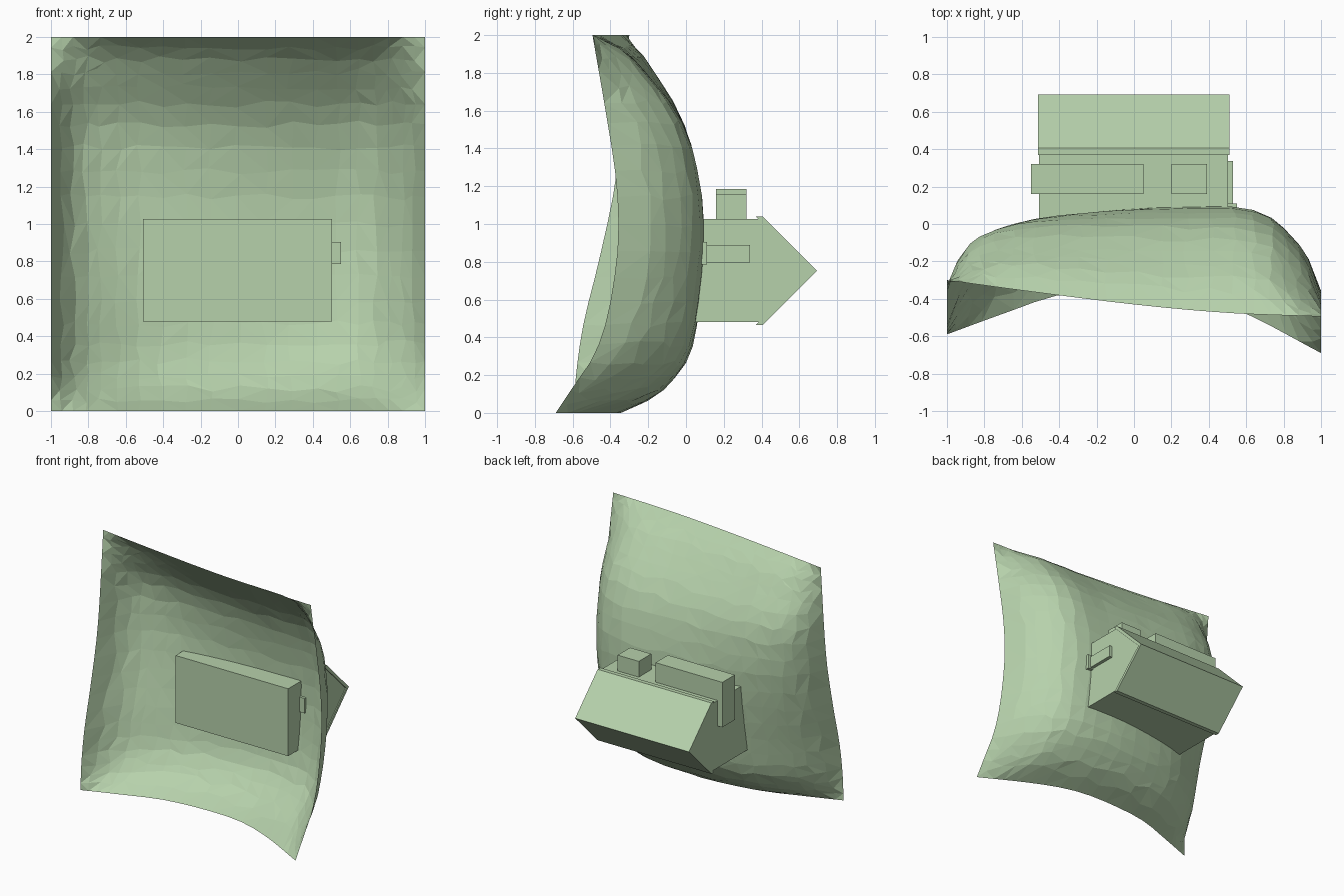
import bpy, bmesh, random
from math import sin, pi

if "Cube" in bpy.data.objects:
    bpy.data.objects.remove(bpy.data.objects["Cube"])

random.seed(3)
green = bpy.data.materials.new("pale_green")
green.diffuse_color = (.47, .64, .41, 1)
green.use_nodes = True
green.node_tree.nodes["Principled BSDF"].inputs["Base Color"].default_value = green.diffuse_color


def curve(pts):
    """Smooth interpolation through (position, depth) points."""
    def slope(i):
        a, b = pts[max(i - 1, 0)], pts[min(i + 1, len(pts) - 1)]
        return (b[1] - a[1]) / (b[0] - a[0])

    def f(t):
        i = 0
        while i < len(pts) - 2 and t > pts[i + 1][0]:
            i += 1
        (a, fa), (b, fb) = pts[i], pts[i + 1]
        w = b - a
        u = (t - a) / w
        return ((2*u**3 - 3*u**2 + 1) * fa + (u**3 - 2*u**2 + u) * w * slope(i)
                + (3*u**2 - 2*u**3) * fb + (u**3 - u**2) * w * slope(i + 1))
    return f


def mesh_object(name, bm):
    me = bpy.data.meshes.new(name)
    bm.to_mesh(me)
    bm.free()
    me.materials.append(green)
    ob = bpy.data.objects.new(name, me)
    bpy.context.collection.objects.link(ob)
    return ob


def box(name, x, y, z):
    bm = bmesh.new()
    bmesh.ops.create_cube(bm, size=1)
    for v in bm.verts:
        v.co = [(r[0] + r[1]) / 2 + c * (r[1] - r[0]) for c, r in zip(v.co, (x, y, z))]
    return mesh_object(name, bm)


def prism(name, profile, x0, x1):
    """Extrude a (y, z) profile along x."""
    bm = bmesh.new()
    ends = [[bm.verts.new((x, y, z)) for y, z in profile] for x in (x0, x1)]
    for end in ends:
        bm.faces.new(end)
    for i in range(len(profile)):
        bm.faces.new((ends[0][i-1], ends[0][i], ends[1][i], ends[1][i-1]))
    bmesh.ops.recalc_face_normals(bm, faces=bm.faces)
    return mesh_object(name, bm)


# Terrain: four border curves, blended, plus a bulge set by two middle profiles
left = curve([(0, -.59), (.17, -.585), (.46, -.545), (.83, -.455), (1.25, -.37), (2, -.3)])
right = curve([(0, -.69), (.15, -.59), (.3, -.49), (.5, -.42), (.8, -.37), (1, -.36),
               (1.25, -.375), (1.6, -.43), (2, -.5)])
bottom = curve([(-1, -.59), (-.7, -.48), (-.4, -.38), (0, -.345), (.3, -.37), (.6, -.48), (1, -.69)])
top = curve([(-1, -.3), (-.6, -.355), (0, -.43), (.5, -.475), (1, -.495)])
mid_x = curve([(-1, -.43), (-.95, -.28), (-.88, -.17), (-.77, -.085), (-.5, .015), (0, .08),
               (.4, .093), (.58, .085), (.73, .035), (.86, -.085), (.94, -.2), (1, -.36)])
mid_z = curve([(0, -.4), (.08, -.2), (.18, -.08), (.28, 0), (.43, .05), (.8, .092), (.95, .093),
               (1.12, .088), (1.44, .02), (1.62, -.07), (1.75, -.17), (1.915, -.32), (2, -.467)])
MX, MZ = .4, .95


def coons(x, z):
    u, v = (x + 1) / 2, z / 2
    return ((1-u) * left(z) + u * right(z) + (1-v) * bottom(x) + v * top(x)
            - (1-u)*(1-v)*left(0) - u*(1-v)*right(0) - (1-u)*v*left(2) - u*v*right(2))


def height(x, z):
    if abs(x) > .999 or z < .001 or z > 1.999:
        return coons(x, z)
    peak = mid_z(MZ) - coons(MX, MZ)
    a = (mid_x(x) - coons(x, MZ)) / peak
    b = (mid_z(z) - coons(MX, z)) / peak
    # flatten the four corners
    corner = max(.2, 1 - 1.9 * max(0, 1 - a) * max(0, 1 - b))
    return coons(x, z) + peak * a * b * corner


N = 20
bm = bmesh.new()
grid = []
for j in range(N + 1):
    row = []
    for i in range(N + 1):
        s, t = -1 + 2 * i / N, -1 + 2 * j / N
        # looser spacing inside, tighter towards the borders
        x, z = s + .14 * sin(pi * s), 1 + t + .14 * sin(pi * t)
        if 0 < i < N and 0 < j < N:
            k = min(.02, min(1 - abs(x), z, 2 - z) * .25)
            x += random.uniform(-k, k)
            z += random.uniform(-k, k)
        row.append(bm.verts.new((x, height(x, z), z)))
    grid.append(row)
for j in range(N):
    for i in range(N):
        a, b, c, d = grid[j][i], grid[j+1][i], grid[j+1][i+1], grid[j][i+1]
        if random.random() < .5:
            bm.faces.new((a, b, c))
            bm.faces.new((a, c, d))
        else:
            bm.faces.new((a, b, d))
            bm.faces.new((b, c, d))
mesh_object("terrain", bm)

# House lying with its floor inside the hollow and its ridge towards +y
prism("house_walls", [(-.075, .48), (-.075, 1.027), (.40, 1.027), (.66, .753), (.40, .48)], -.508, .503)
prism("roof", [(.37, 1.04), (.405, 1.04), (.693, .753), (.405, .465), (.37, .465), (.66, .753)], -.512, .51)

# Corner bay, small bay, door and step
box("corner_bay", (-.55, .05), (.16, .32), (.82, 1.185))
box("small_bay", (.20, .39), (.16, .32), (.98, 1.155))
box("door", (.48, .53), (.11, .338), (.795, .89))
box("door_step", (.48, .55), (.07, .11), (.785, .905))
